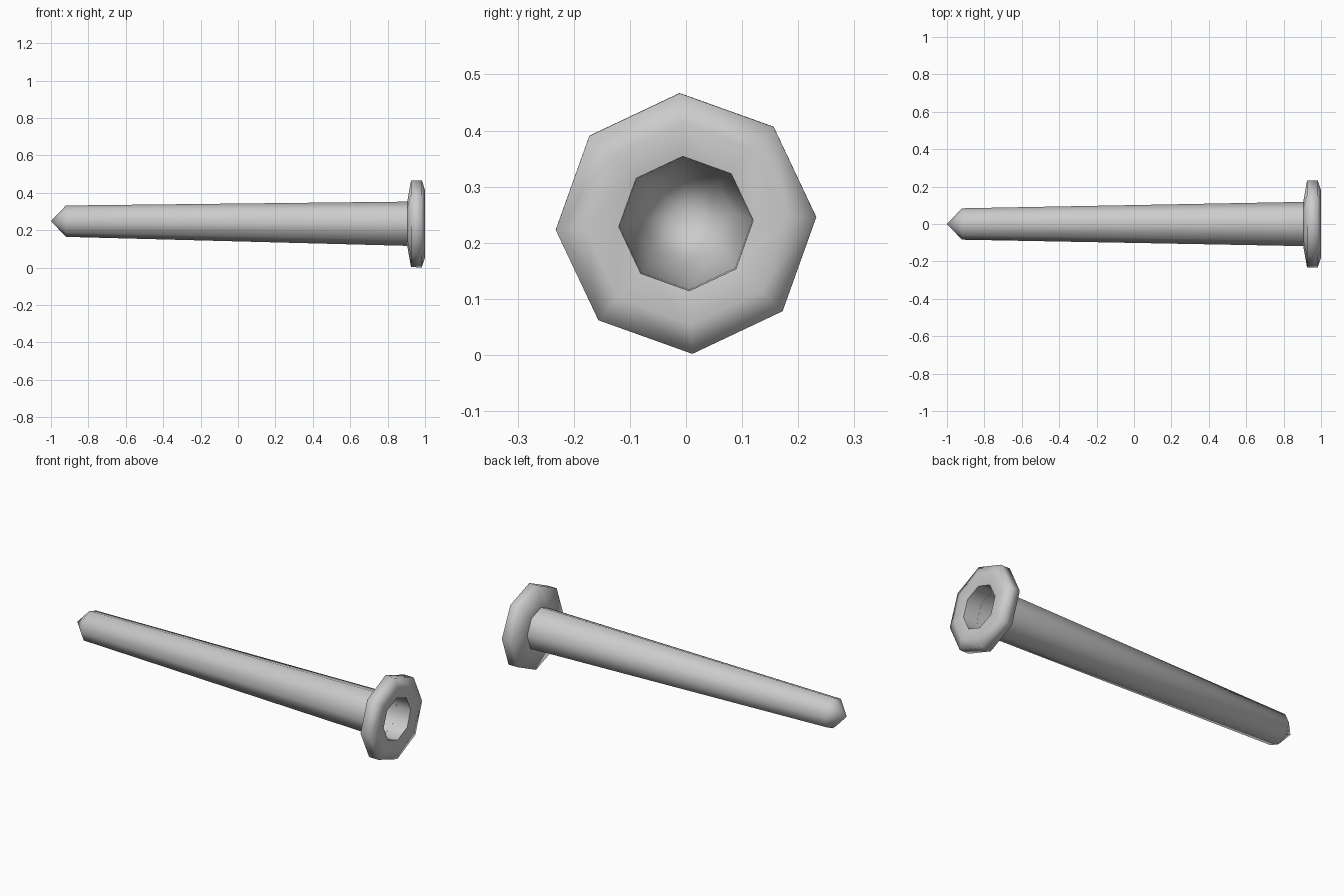
import bpy
import math

SIDES = 8
TURN = math.radians(2.8)

cube = bpy.data.objects.get("Cube")
if cube:
    bpy.data.objects.remove(cube, do_unlink=True)

steel = bpy.data.materials.new("plain grey metal")
steel.use_nodes = True
GREY = (0.6, 0.6, 0.6, 1)
steel.diffuse_color = GREY
steel.node_tree.nodes["Principled BSDF"].inputs["Base Color"].default_value = GREY


def axis_height(x):
    # The axis rises slightly towards the tip
    return 0.2345 + (0.95 - x) * 0.0075


def lathe(name, profile):
    """Spin an (x, radius) profile around the long axis; radius 0 makes a point."""
    verts, rings, faces = [], [], []
    for x, radius in profile:
        count = SIDES if radius else 1
        start = len(verts)
        for i in range(count):
            a = TURN + math.tau * i / SIDES
            verts.append((x, radius * math.cos(a), axis_height(x) + radius * math.sin(a)))
        rings.append([start + i % count for i in range(SIDES)])
    for r0, r1 in zip(rings, rings[1:]):
        for i in range(SIDES):
            j = (i + 1) % SIDES
            loop = [r0[i], r0[j], r1[j], r1[i]]
            faces.append(list(dict.fromkeys(loop))[::-1])
    mesh = bpy.data.meshes.new(name)
    mesh.from_pydata(verts, [], faces)
    mesh.materials.append(steel)
    for p in mesh.polygons:
        p.use_smooth = True
    mesh.update()
    obj = bpy.data.objects.new(name, mesh)
    bpy.context.collection.objects.link(obj)
    return obj


# Hollow tapered shaft with a pointed tip, open at the head
lathe("shaft", [(-1.0, 0), (-0.92, 0.084), (0.99, 0.12)])

# Rounded flange around the open end
lathe("head_flange", [(0.905, 0.118), (0.925, 0.2325), (0.983, 0.2325),
                      (1.0, 0.18), (0.99, 0.12)])
